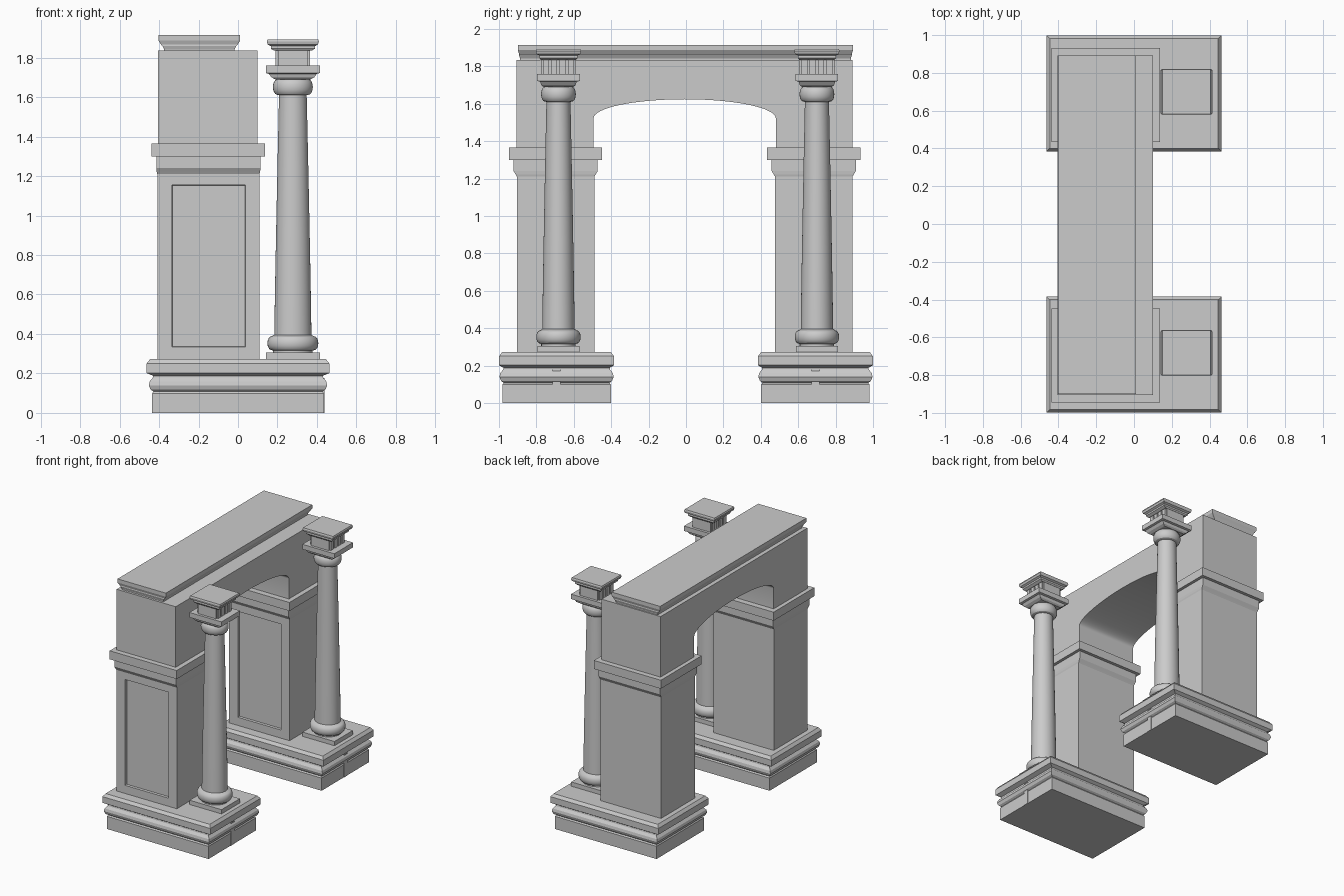
import bpy, bmesh, math

if "Cube" in bpy.data.objects:
    bpy.data.objects.remove(bpy.data.objects["Cube"])


def finish(bm, name, smooth=False):
    bmesh.ops.recalc_face_normals(bm, faces=bm.faces[:])
    me = bpy.data.meshes.new(name)
    bm.to_mesh(me)
    bm.free()
    ob = bpy.data.objects.new(name, me)
    bpy.context.collection.objects.link(ob)
    if smooth:
        bpy.ops.object.select_all(action='DESELECT')
        ob.select_set(True)
        bpy.context.view_layer.objects.active = ob
        bpy.ops.object.shade_smooth_by_angle(angle=math.radians(30))
    return ob


def bridge(bm, rings):
    n = len(rings[0])
    for a, b in zip(rings, rings[1:]):
        for i in range(n):
            j = (i + 1) % n
            bm.faces.new((a[i], a[j], b[j], b[i]))
    bm.faces.new(rings[0][::-1])
    bm.faces.new(rings[-1])


def stack(name, cx, cy, levels):
    """Rectangular moulding: levels are (z, half x, half y)."""
    bm = bmesh.new()
    rings = [[bm.verts.new((cx + sx * hx, cy + sy * hy, z))
              for sx, sy in ((-1, -1), (1, -1), (1, 1), (-1, 1))]
             for z, hx, hy in levels]
    bridge(bm, rings)
    return finish(bm, name)


def turned(name, cx, cy, profile, squash=0.92, n=40):
    """Lathe profile (radius, z), slightly narrower in y."""
    bm = bmesh.new()
    rings = [[bm.verts.new((cx + r * math.cos(2 * math.pi * i / n),
                            cy + squash * r * math.sin(2 * math.pi * i / n), z))
              for i in range(n)] for r, z in profile]
    bridge(bm, rings)
    return finish(bm, name, True)


def bulge(r0, dr, z0, z1, n=8):
    return [(r0 + dr * math.sin(math.pi * i / n),
             (z0 + z1) / 2 - (z1 - z0) / 2 * math.cos(math.pi * i / n))
            for i in range(n + 1)]


def pier(name, cx, cy, hx, hy, z0, z1, panel):
    """Box with a sunk panel on its -y face; panel is (x0, x1, z0, z1)."""
    bm = bmesh.new()
    bridge(bm, [[bm.verts.new((cx + sx * hx, cy + sy * hy, z))
                 for sx, sy in ((-1, -1), (1, -1), (1, 1), (-1, 1))]
                for z in (z0, z1)])
    bmesh.ops.recalc_face_normals(bm, faces=bm.faces[:])
    face = next(f for f in bm.faces if f.normal.y < -0.9)
    bmesh.ops.inset_individual(bm, faces=[face], thickness=0.05)
    for v in face.verts:
        v.co.x = panel[0] if v.co.x < cx else panel[1]
        v.co.z = panel[2] if v.co.z < (z0 + z1) / 2 else panel[3]
    bmesh.ops.inset_individual(bm, faces=[face], thickness=0.003, depth=-0.018)
    return finish(bm, name)


YC = -0.007   # centre of the arch along y

for side, tag in ((-1, "front"), (1, "back")):
    # moulded pedestal
    py = side * 0.692
    stack("pedestal_" + tag, 0, py, [
        (0, .435, .29), (.098, .435, .29), (.108, .428, .283), (.118, .443, .297),
        (.14, .452, .305), (.16, .447, .301), (.178, .432, .286), (.188, .43, .284),
        (.202, .463, .307), (.25, .463, .307), (.272, .446, .291)])
    stack("pedestal_strip_" + tag, .43, side * .692, [(0, .008, .021), (.178, .008, .021)])

    # pier with sunk panel, and impost band
    ay = YC + side * 0.69
    pier("pier_" + tag, -.15, ay, .259, .207, .27, 1.22, (-.335, .037, .335, 1.155))
    stack("impost_" + tag, -.15, ay, [
        (1.21, .259, .207), (1.222, .262, .214), (1.24, .264, .225), (1.30, .264, .225),
        (1.30, .287, .249), (1.366, .287, .249)])

    # column
    cx, cy = .278, .009 + side * .691
    stack("column_plinth_" + tag, cx, cy, [(.27, .137, .112), (.305, .137, .112)])
    shaft = [(.094 - .024 * (i / 10) ** 1.15, .395 + 1.215 * i / 10) for i in range(11)]
    turned("column_shaft_" + tag, cx, cy,
           [(.10, .30), (.10, .315)] + bulge(.108, .021, .318, .388) + shaft
           + bulge(.08, .021, 1.612, 1.69) + [(.08, 1.70)])
    # capital, grooved block and cap
    stack("abacus_" + tag, cx, cy, [
        (1.69, .09, .08), (1.70, .108, .092), (1.718, .122, .098), (1.722, .137, .114),
        (1.76, .137, .114)])
    stack("capital_block_" + tag, cx, cy, [(1.755, .076, .094), (1.845, .076, .094)])
    for sx in (-1, 1):
        for k in (-1.5, -.5, .5, 1.5):
            stack("block_rib_" + tag, cx + sx * .08, cy + k * .045,
                  [(1.755, .007, .016), (1.84, .007, .016)])
    stack("column_cap_" + tag, cx, cy, [
        (1.835, .095, .095), (1.845, .112, .102), (1.858, .112, .102),
        (1.866, .127, .117), (1.882, .132, .121), (1.893, .128, .118)])

# arched wall: side profile in y-z, extruded along x
a = .487
outline = [(.898, 1.36), (.898, 1.835), (-.898, 1.835), (-.898, 1.36), (-a, 1.36)]
outline += [(-a * math.cos(math.pi * i / 32), 1.522 + .102 * math.sin(math.pi * i / 32))
            for i in range(33)]
outline += [(a, 1.36)]
bm = bmesh.new()
bridge(bm, [[bm.verts.new((x, YC + y, z)) for y, z in outline] for x in (-.406, .10)])
finish(bm, "arch_wall", True)

# cornice on the wall top
stack("cornice", -.196, -.003, [
    (1.83, .178, .884), (1.842, .178, .884), (1.86, .188, .89), (1.866, .194, .889),
    (1.886, .207, .896), (1.914, .207, .896)])
